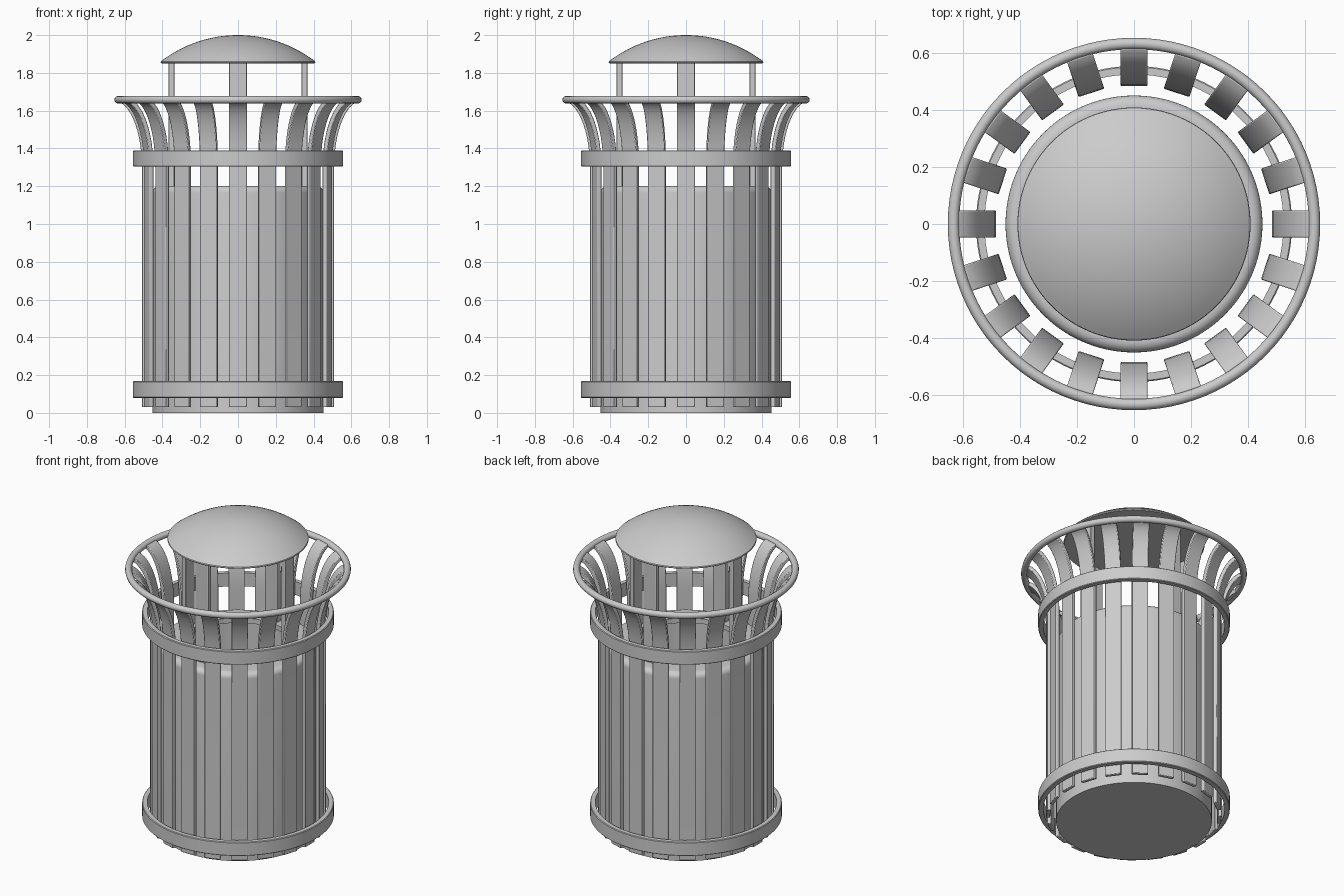
import bpy, bmesh, math
from mathutils import Vector

if "Cube" in bpy.data.objects:
    bpy.data.objects.remove(bpy.data.objects["Cube"])


def finish(name, bm, angle=35):
    bmesh.ops.recalc_face_normals(bm, faces=bm.faces)
    me = bpy.data.meshes.new(name)
    bm.to_mesh(me)
    bm.free()
    ob = bpy.data.objects.new(name, me)
    bpy.context.collection.objects.link(ob)
    bpy.ops.object.select_all(action='DESELECT')
    ob.select_set(True)
    bpy.context.view_layer.objects.active = ob
    bpy.ops.object.shade_smooth_by_angle(angle=math.radians(angle))
    return ob


def lathe(name, profile, closed=False, steps=96):
    """Spin an (r, z) profile around the z axis."""
    bm = bmesh.new()
    vs = [bm.verts.new((r, 0, z)) for r, z in profile]
    pairs = list(zip(vs, vs[1:])) + ([(vs[-1], vs[0])] if closed else [])
    es = [bm.edges.new(p) for p in pairs]
    bmesh.ops.spin(bm, geom=vs + es, axis=(0, 0, 1), cent=(0, 0, 0),
                   angle=2 * math.pi, steps=steps, use_merge=True)
    bmesh.ops.remove_doubles(bm, verts=bm.verts, dist=1e-5)
    return finish(name, bm)


def repeat(ob, count):
    """Rotated linked copies around the z axis."""
    for i in range(1, count):
        c = ob.copy()
        c.name = f"{ob.name}_{i + 1}"
        c.rotation_euler.z = 2 * math.pi * i / count
        bpy.context.collection.objects.link(c)


def strip(name, path, width, thick):
    """Flat bar following an (r, z) path in the xz plane."""
    bm = bmesh.new()
    pts = [Vector(p) for p in path]
    rings = []
    for i, p in enumerate(pts):
        t = (pts[min(i + 1, len(pts) - 1)] - pts[max(i - 1, 0)]).normalized()
        n = Vector((t.y, -t.x)) * thick / 2
        rings.append([bm.verts.new((q.x, y, q.y)) for q, y in
                      ((p + n, -width / 2), (p + n, width / 2),
                       (p - n, width / 2), (p - n, -width / 2))])
    for a, b in zip(rings, rings[1:]):
        for k in range(4):
            bm.faces.new((a[k], a[(k + 1) % 4], b[(k + 1) % 4], b[k]))
    bm.faces.new(rings[0])
    bm.faces.new(rings[-1])
    ob = finish(name, bm)
    bev = ob.modifiers.new("bevel", 'BEVEL')
    bev.width = 0.004
    bev.segments = 2
    bev.limit_method = 'ANGLE'
    bev.angle_limit = math.radians(40)
    return ob


# Flared outer slats
arc = [math.radians(80 * i / 12) for i in range(13)]
path = [(0.497, 0.03)] + [(0.497 + 0.15 * (1 - math.cos(t)), 1.3 + 0.36 * math.sin(t)) for t in arc]
repeat(strip("slat", path, 0.095, 0.024), 20)

# Flat hoops around the slats
for name, z0, z1 in (("lower_band", 0.08, 0.168), ("upper_band", 1.304, 1.39)):
    b = 0.004
    lathe(name, [(0.526, z0), (0.556 - b, z0), (0.556, z0 + b), (0.556, z1 - b),
                 (0.556 - b, z1), (0.526, z1)], closed=True)

# Round top hoop
lathe("top_rim", [(0.635 + 0.02 * math.cos(k * math.pi / 6), 1.658 + 0.02 * math.sin(k * math.pi / 6))
                  for k in range(12)], closed=True)

# Inner bin with rounded shoulder and an open mouth
shoulder = [(0.415 + 0.037 * math.cos(k * math.pi / 12), 1.165 + 0.037 * math.sin(k * math.pi / 12))
            for k in range(7)]
lathe("inner_bin", [(0, 0), (0.452, 0)] + shoulder +
      [(0.31, 1.202), (0.31, 1.17), (0.43, 1.15), (0.43, 0.03), (0, 0.03)])

# Lid posts
repeat(strip("lid_post", [(0.352, 1.195), (0.352, 1.86)], 0.093, 0.03), 4)

# Domed lid
R = 0.67
a0 = math.asin(0.408 / R)
cap = [(R * math.sin(a0 * k / 16), 2.0 - R + R * math.cos(a0 * k / 16)) for k in range(16, -1, -1)]
lathe("lid", [(0, 1.85), (0.405, 1.85), (0.41, 1.855)] + cap)
